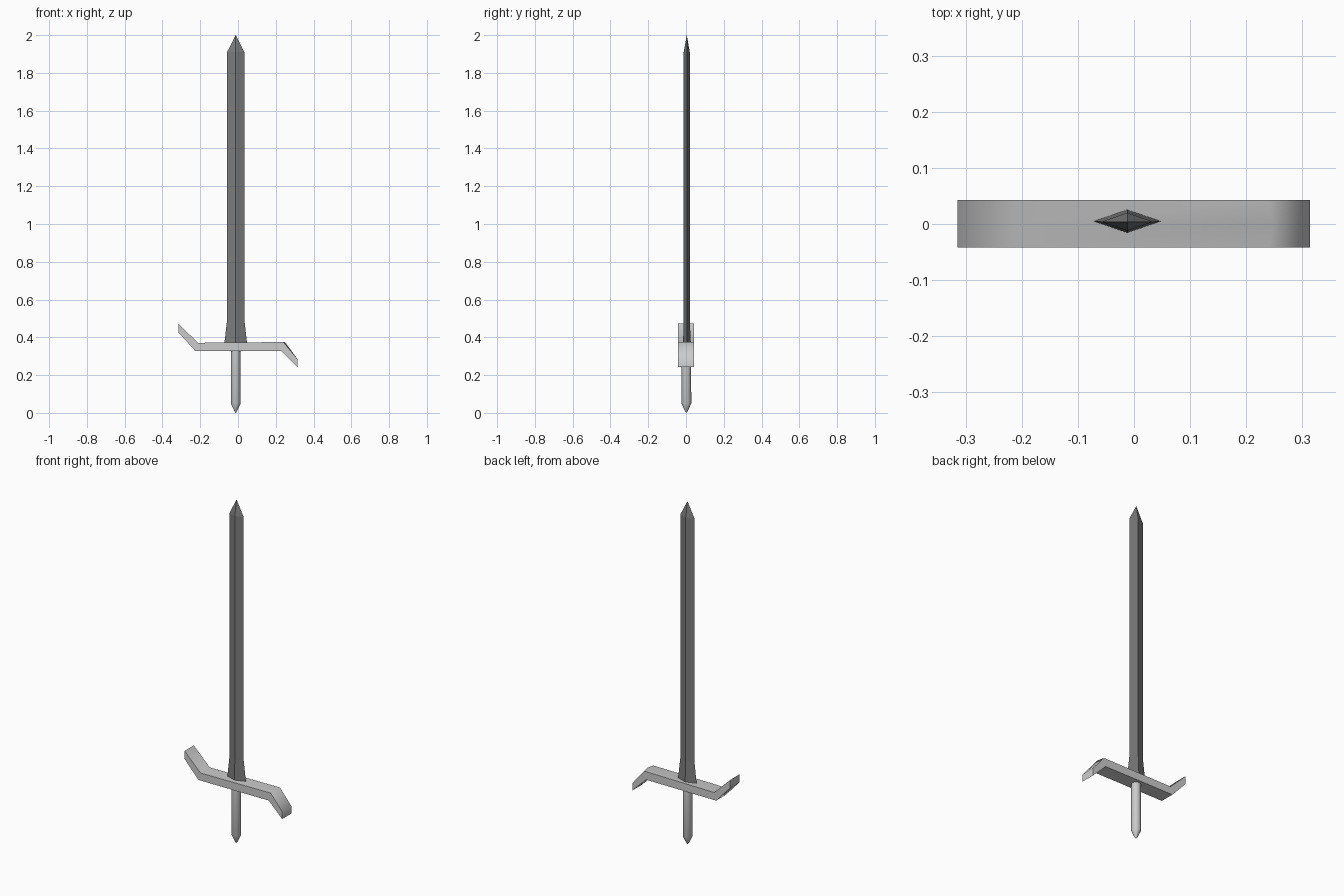
import bpy, bmesh, math

if "Cube" in bpy.data.objects:
    bpy.data.objects.remove(bpy.data.objects["Cube"])


def loft(name, rings, tip=None, cap_end=True):
    """Skin a stack of equal-sized rings, with an optional end point."""
    bm = bmesh.new()
    loops = [[bm.verts.new(p) for p in ring] for ring in rings]
    n = len(loops[0])
    for a, b in zip(loops, loops[1:]):
        for i in range(n):
            j = (i + 1) % n
            bm.faces.new((a[i], a[j], b[j], b[i]))
    bm.faces.new(loops[0][::-1])
    if tip:
        t = bm.verts.new(tip)
        for i in range(n):
            bm.faces.new((loops[-1][i], loops[-1][(i + 1) % n], t))
    elif cap_end:
        bm.faces.new(loops[-1])
    bmesh.ops.recalc_face_normals(bm, faces=bm.faces)
    mesh = bpy.data.meshes.new(name)
    bm.to_mesh(mesh)
    bm.free()
    obj = bpy.data.objects.new(name, mesh)
    bpy.context.collection.objects.link(obj)
    return obj


def smooth(obj, degrees):
    bpy.ops.object.select_all(action='DESELECT')
    obj.select_set(True)
    bpy.context.view_layer.objects.active = obj
    bpy.ops.object.shade_smooth_by_angle(angle=math.radians(degrees))


def ellipse_ring(cx, cy, z, rx, ry, n):
    return [(cx + rx * math.cos(math.tau * i / n),
             cy + ry * math.sin(math.tau * i / n), z) for i in range(n)]


CX, CY = -0.012, 0.005

# Blade: diamond section, flared at the base, pointed at the top
blade = loft("blade",
             [ellipse_ring(CX, CY - 0.001 * (z > 0.4), z, w, t, 4) for z, w, t in
              [(0.36, 0.061, 0.021), (0.49, 0.046, 0.016), (1.91, 0.046, 0.016)]],
             tip=(CX, CY - 0.001, 2.0))
steel = bpy.data.materials.new("dark_steel")
steel.diffuse_color = (0.2, 0.2, 0.2, 1)
steel.use_nodes = True
steel.node_tree.nodes["Principled BSDF"].inputs["Base Color"].default_value = steel.diffuse_color
blade.data.materials.append(steel)

# Crossguard: flat bar, left arm bent up and right arm bent down
stations = [  # x top, z top, x bottom, z bottom, push of the middle edge
    (-0.315, 0.472, -0.315, 0.425, 0.0),
    (-0.212, 0.371, -0.225, 0.327, 0.0),
    (0.24, 0.375, 0.228, 0.328, 0.009),
    (0.314, 0.286, 0.314, 0.243, 0.0),
]
guard_rings = []
for xt, zt, xb, zb, d in stations:
    guard_rings.append([(xt, -0.042, zt), (xt + d, 0, zt), (xt, 0.043, zt),
                        (xb, 0.043, zb), (xb + d, 0, zb), (xb, -0.042, zb)])
guard = loft("crossguard", guard_rings)
smooth(guard, 60)

# Grip with a tapered pommel end
grip = loft("grip", [ellipse_ring(CX, 0.002, z, r, r, 16) for z, r in
                     [(0.345, 0.025), (0.05, 0.026), (0.007, 0.006)]],
            tip=(CX, 0.002, 0.0))
smooth(grip, 35)
